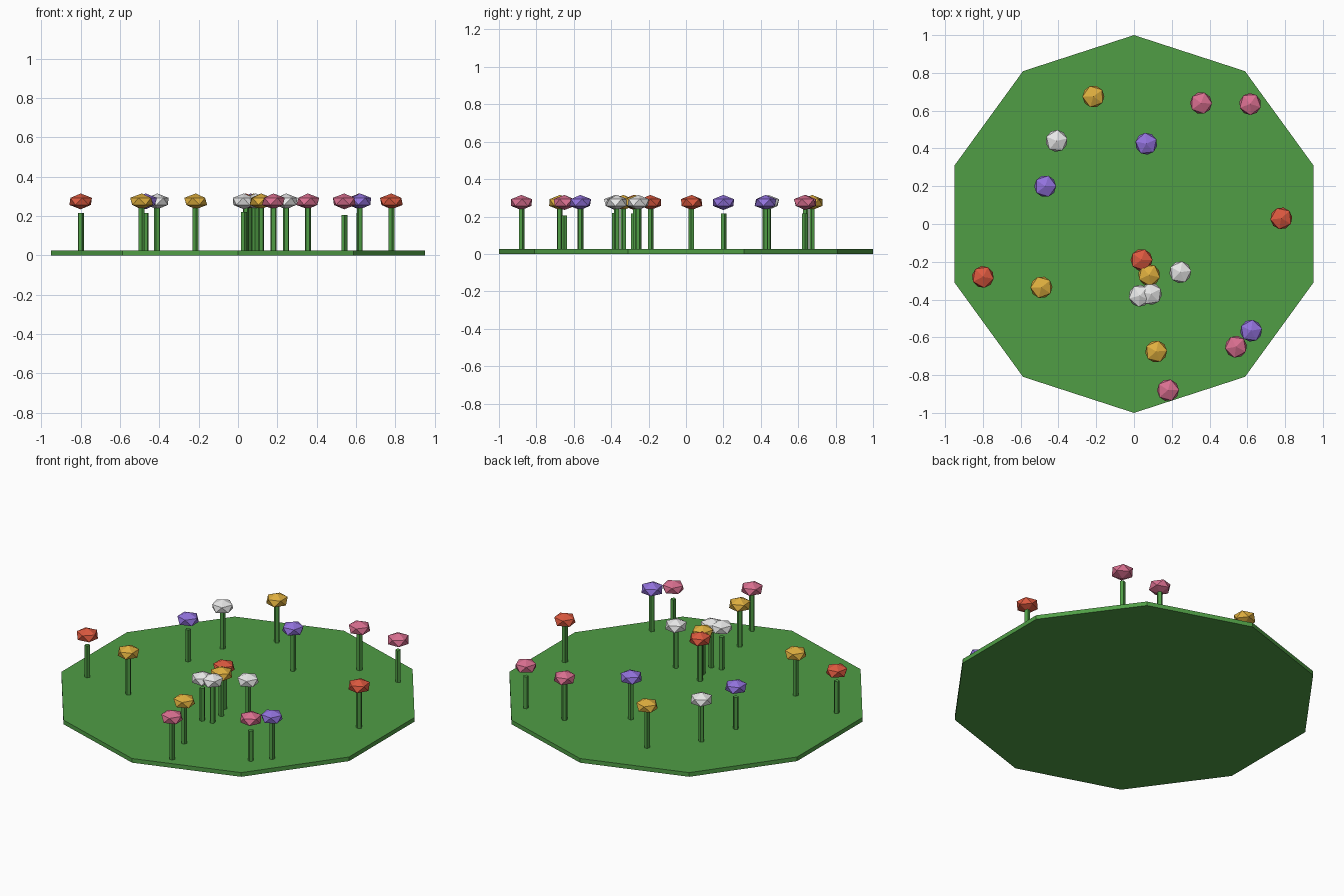
import bpy
import math
import random

random.seed(4)

if "Cube" in bpy.data.objects:
    bpy.data.objects.remove(bpy.data.objects["Cube"], do_unlink=True)


def make_material(name, rgb):
    mat = bpy.data.materials.new(name)
    mat.use_nodes = True
    color = (*rgb, 1.0)
    mat.diffuse_color = color
    mat.node_tree.nodes["Principled BSDF"].inputs["Base Color"].default_value = color
    return mat


GREEN = make_material("grass green", (0.08, 0.34, 0.06))
PETALS = {
    "red": make_material("petal red", (0.72, 0.10, 0.05)),
    "yellow": make_material("petal yellow", (0.74, 0.43, 0.05)),
    "pink": make_material("petal pink", (0.70, 0.16, 0.28)),
    "purple": make_material("petal purple", (0.29, 0.17, 0.72)),
    "white": make_material("petal white", (0.80, 0.80, 0.80)),
}

GROUND_TOP = 0.025
HEAD_Z = 0.275


def finish(name, mat):
    obj = bpy.context.object
    obj.name = name
    obj.data.materials.append(mat)
    return obj


def prism(name, sides, radius, bottom, top, x, y, turn):
    bpy.ops.mesh.primitive_cylinder_add(
        vertices=sides, radius=radius, depth=top - bottom,
        location=(x, y, (bottom + top) / 2), rotation=(0, 0, turn))
    return finish(name, GREEN)


def flower(index, color, x, y, stem_top=0.245):
    turn = random.uniform(0, math.tau)
    prism(f"stem_{index}", 5, 0.016, GROUND_TOP - 0.005, stem_top, x, y, turn)
    # Squashed faceted bloom
    bpy.ops.mesh.primitive_ico_sphere_add(
        subdivisions=1, radius=0.065, location=(x, y, HEAD_Z),
        rotation=(0, 0, turn))
    head = finish(f"{color}_bloom_{index}", PETALS[color])
    head.scale.z = 0.62


# Ten-sided meadow slab with a corner at the back
prism("meadow_base", 10, 1.0, 0.0, GROUND_TOP, 0, 0, 0)

# Flowers: colour, x, y and, for the short ones, stem top
FLOWERS = [
    ("white", -0.41, 0.44),
    ("yellow", -0.215, 0.675),
    ("pink", 0.355, 0.64),
    ("pink", 0.615, 0.635, 0.215),
    ("purple", 0.065, 0.425),
    ("purple", -0.47, 0.20, 0.215),
    ("red", 0.78, 0.03),
    ("red", 0.04, -0.19),
    ("yellow", 0.08, -0.27),
    ("white", 0.245, -0.255),
    ("white", 0.03, -0.38, 0.22),
    ("white", 0.09, -0.37),
    ("red", -0.80, -0.28, 0.215),
    ("yellow", -0.49, -0.335),
    ("yellow", 0.117, -0.675),
    ("pink", 0.54, -0.65, 0.205),
    ("purple", 0.62, -0.565),
    ("pink", 0.18, -0.88),
]
for i, spec in enumerate(FLOWERS, 1):
    flower(i, *spec)
